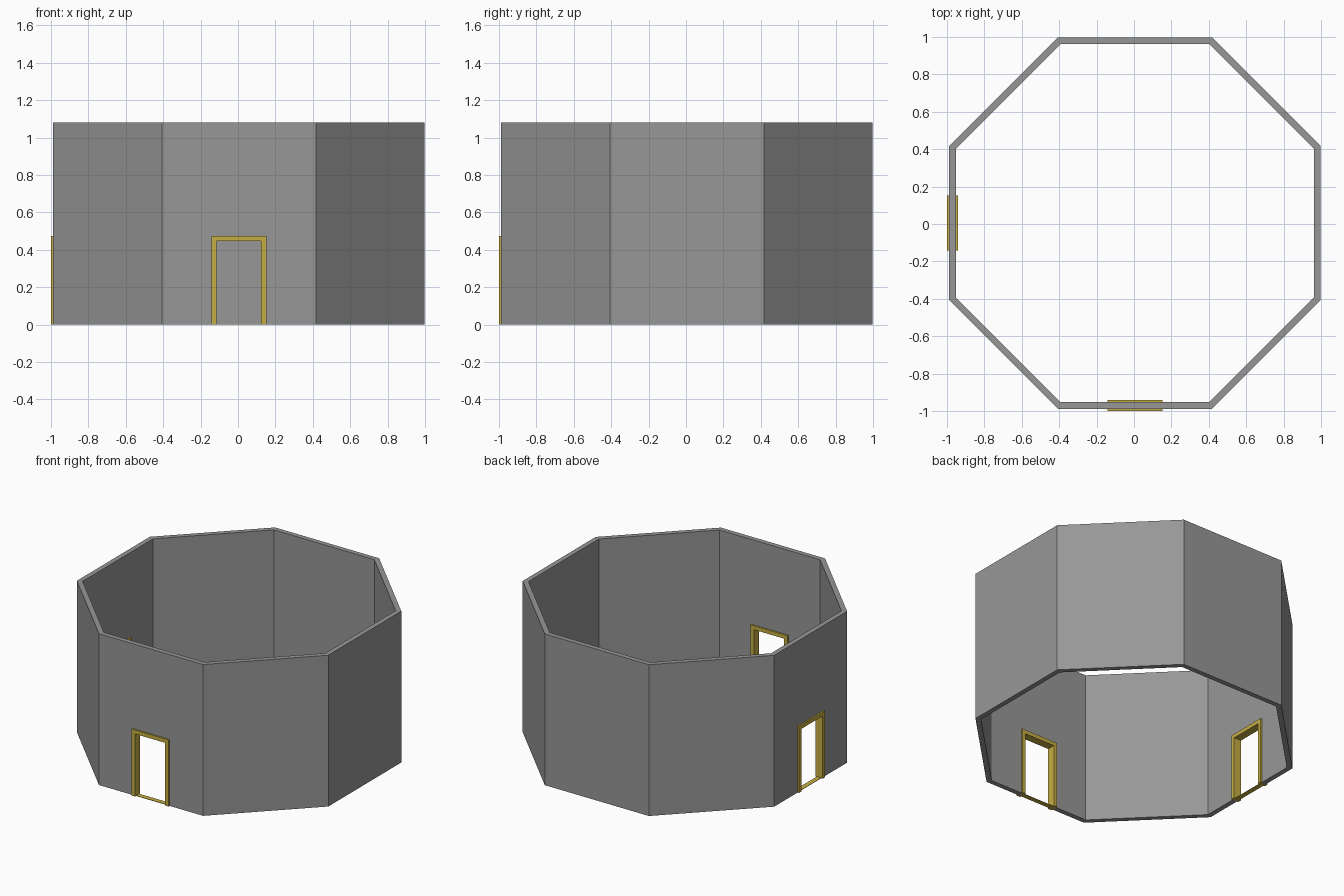
import bpy, bmesh, math
from mathutils import Matrix

if "Cube" in bpy.data.objects:
    bpy.data.objects.remove(bpy.data.objects["Cube"])

C = 0.005          # centre of the octagon
A = 0.993          # outer apothem
T = 0.035          # wall thickness
H = 1.08           # wall height


def material(name, rgb):
    m = bpy.data.materials.new(name)
    m.diffuse_color = (*rgb, 1)
    m.use_nodes = True
    m.node_tree.nodes["Principled BSDF"].inputs["Base Color"].default_value = m.diffuse_color
    return m


grey = material("stone grey", (0.31, 0.31, 0.31))
gold = material("brass gold", (0.56, 0.42, 0.055))


def make(name, bm, mat):
    bmesh.ops.recalc_face_normals(bm, faces=bm.faces)
    me = bpy.data.meshes.new(name)
    bm.to_mesh(me)
    bm.free()
    ob = bpy.data.objects.new(name, me)
    bpy.context.collection.objects.link(ob)
    me.materials.append(mat)
    return ob


def profile_xz(bm, pts, y0, y1):
    # closed profile in x/z pulled from y0 to y1
    f = bm.faces.new([bm.verts.new((x, y0, z)) for x, z in pts])
    r = bmesh.ops.extrude_face_region(bm, geom=[f])
    vs = [g for g in r["geom"] if isinstance(g, bmesh.types.BMVert)]
    bmesh.ops.translate(bm, verts=vs, vec=(0, y1 - y0, 0))


# Octagonal wall ring, open at top and bottom
bm = bmesh.new()
loops = []
for apothem, z in ((A, 0), (A, H), (A - T, H), (A - T, 0)):
    r = apothem / math.cos(math.pi / 8)
    loops.append([bm.verts.new((C + r * math.cos(math.pi / 8 + i * math.pi / 4),
                                C + r * math.sin(math.pi / 8 + i * math.pi / 4), z))
                  for i in range(8)])
for k in range(4):
    a, b = loops[k], loops[(k + 1) % 4]
    for i in range(8):
        j = (i + 1) % 8
        bm.faces.new((a[i], a[j], b[j], b[i]))
wall = make("octagonal_wall", bm, grey)

# Doorways on the front and left sides
W, TOP, F = 0.147, 0.475, 0.028
for side, angle in (("front", 0), ("left", -math.pi / 2)):
    place = Matrix.Translation((C, C, 0)) @ Matrix.Rotation(angle, 4, 'Z')

    # hole through the wall
    bm = bmesh.new()
    w, t = W - F / 2, TOP - F / 2
    profile_xz(bm, [(-w, -0.1), (w, -0.1), (w, t), (-w, t)], -1.1, -0.85)
    bm.transform(place)
    cutter = make(side + "_door_cutter", bm, grey)
    cutter.hide_render = True
    cutter.hide_set(True)
    mod = wall.modifiers.new(side + "_door", 'BOOLEAN')
    mod.operation = 'DIFFERENCE'
    mod.solver = 'EXACT'
    mod.object = cutter

    # frame with jambs and lintel
    bm = bmesh.new()
    i, t = W - F, TOP - F
    profile_xz(bm, [(-W, 0), (-W, TOP), (W, TOP), (W, 0),
                    (i, 0), (i, t), (-i, t), (-i, 0)], -1.004, -0.947)
    bm.transform(place)
    make(side + "_door_frame", bm, gold)

    # thin threshold
    bm = bmesh.new()
    profile_xz(bm, [(-i, 0), (i, 0), (i, 0.003), (-i, 0.003)], -A, -A + T)
    bm.transform(place)
    make(side + "_door_threshold", bm, gold)
